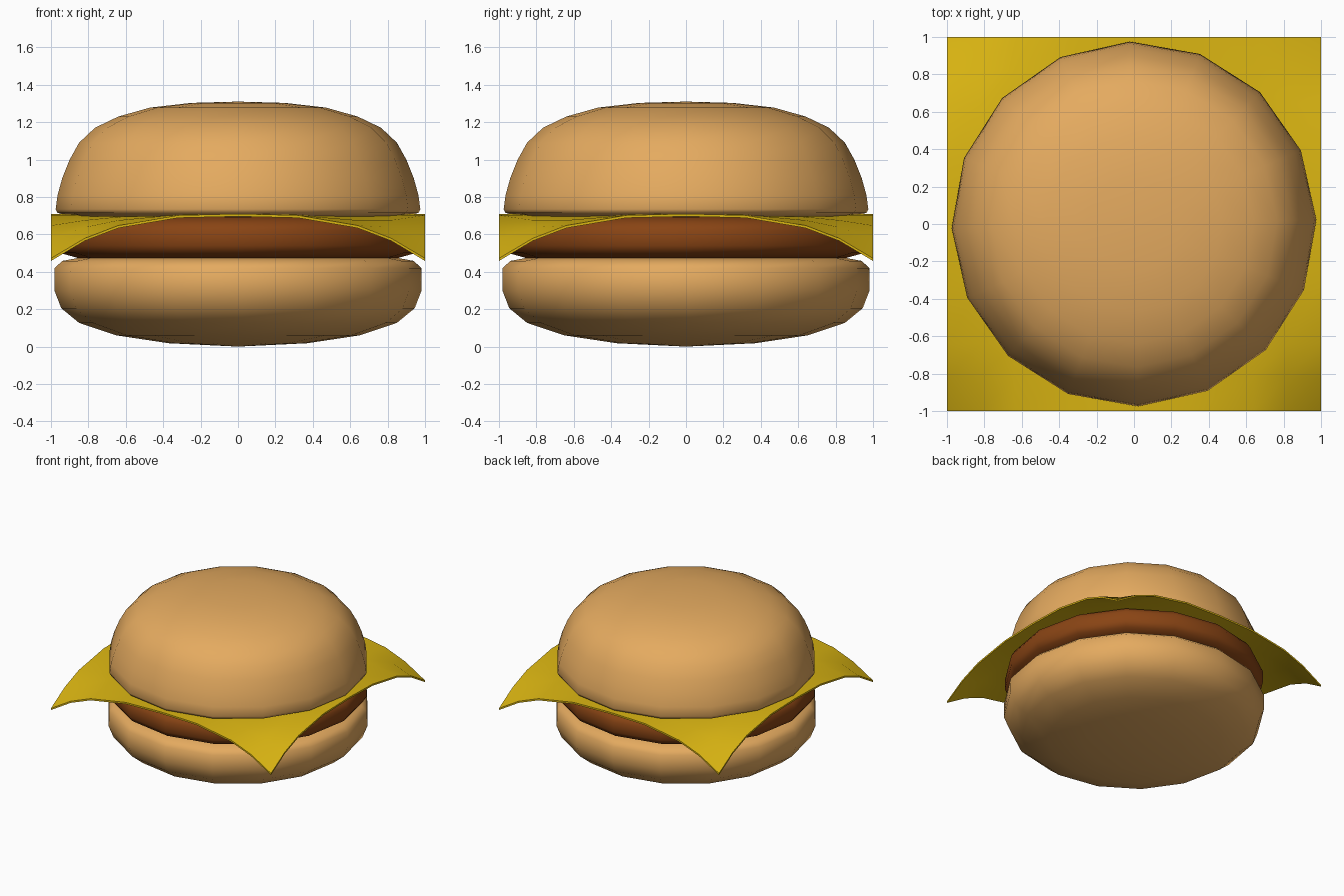
import bpy, bmesh, math

if "Cube" in bpy.data.objects:
    bpy.data.objects.remove(bpy.data.objects["Cube"])


def material(name, rgb):
    m = bpy.data.materials.new(name)
    m.diffuse_color = (*rgb, 1)
    m.use_nodes = True
    m.node_tree.nodes["Principled BSDF"].inputs["Base Color"].default_value = m.diffuse_color
    return m


BREAD = material("toasted bread", (0.78, 0.405, 0.116))
MEAT = material("cooked meat", (0.25, 0.058, 0.007))
CHEESE = material("yellow cheese", (0.70, 0.46, 0.006))


def finish(name, bm, mat, angle):
    bmesh.ops.recalc_face_normals(bm, faces=bm.faces)
    mesh = bpy.data.meshes.new(name)
    bm.to_mesh(mesh)
    bm.free()
    mesh.materials.append(mat)
    ob = bpy.data.objects.new(name, mesh)
    bpy.context.collection.objects.link(ob)
    bpy.ops.object.select_all(action='DESELECT')
    ob.select_set(True)
    bpy.context.view_layer.objects.active = ob
    bpy.ops.object.shade_smooth_by_angle(angle=math.radians(angle))
    return ob


def lathe(name, bottom, profile, top, mat, sides=16, turn=1.3):
    """Closed round body: rings of (radius, z) between two pole heights."""
    bm = bmesh.new()
    rings = []
    for r, z in profile:
        ring = []
        for i in range(sides):
            a = 2 * math.pi * i / sides + math.radians(turn)
            ring.append(bm.verts.new((r * math.cos(a), r * math.sin(a), z)))
        rings.append(ring)
    low, high = bm.verts.new((0, 0, bottom)), bm.verts.new((0, 0, top))
    for i in range(sides):
        j = (i + 1) % sides
        bm.faces.new((low, rings[0][j], rings[0][i]))
        bm.faces.new((high, rings[-1][i], rings[-1][j]))
        for a, b in zip(rings, rings[1:]):
            bm.faces.new((a[i], a[j], b[j], b[i]))
    return finish(name, bm, mat, 60)


# Bottom bun: rounded base, flat cut top
lathe("bottom_bun", 0.0,
      [(0.37, 0.018), (0.65, 0.06), (0.85, 0.127), (0.945, 0.205),
       (0.982, 0.30), (0.98, 0.42), (0.94, 0.458), (0.85, 0.475)],
      0.475, BREAD)

# Patty: thick disc with softened rims
lathe("patty", 0.474,
      [(0.86, 0.475), (0.95, 0.50), (0.975, 0.54), (0.975, 0.62),
       (0.95, 0.66), (0.86, 0.692)],
      0.694, MEAT)

# Top bun: dome with a flat cut underside
lathe("top_bun", 0.693,
      [(0.90, 0.695), (0.965, 0.715), (0.975, 0.735), (0.965, 0.81),
       (0.94, 0.90), (0.90, 1.00), (0.85, 1.09), (0.765, 1.17),
       (0.64, 1.23), (0.47, 1.278), (0.25, 1.303)],
      1.31, BREAD)

# Cheese slice: square sheet whose corners droop
bm = bmesh.new()
steps = [-1, -0.82, -0.64, -0.32, 0, 0.32, 0.64, 0.82, 1]
layers = []
for base in (0.696, 0.710):
    layers.append([[bm.verts.new((x, y, base - 0.238 * abs(x * y) ** 3))
                    for x in steps] for y in steps])
n = len(steps) - 1
for g in layers:
    for j in range(n):
        for i in range(n):
            bm.faces.new((g[j][i], g[j][i + 1], g[j + 1][i + 1], g[j + 1][i]))
# Thin rim joining both sheets
rims = [[g[0][i] for i in range(n)] + [g[i][n] for i in range(n)]
        + [g[n][n - i] for i in range(n)] + [g[n - i][0] for i in range(n)]
        for g in layers]
for k in range(4 * n):
    m = (k + 1) % (4 * n)
    bm.faces.new((rims[0][k], rims[0][m], rims[1][m], rims[1][k]))
finish("cheese_slice", bm, CHEESE, 40)
